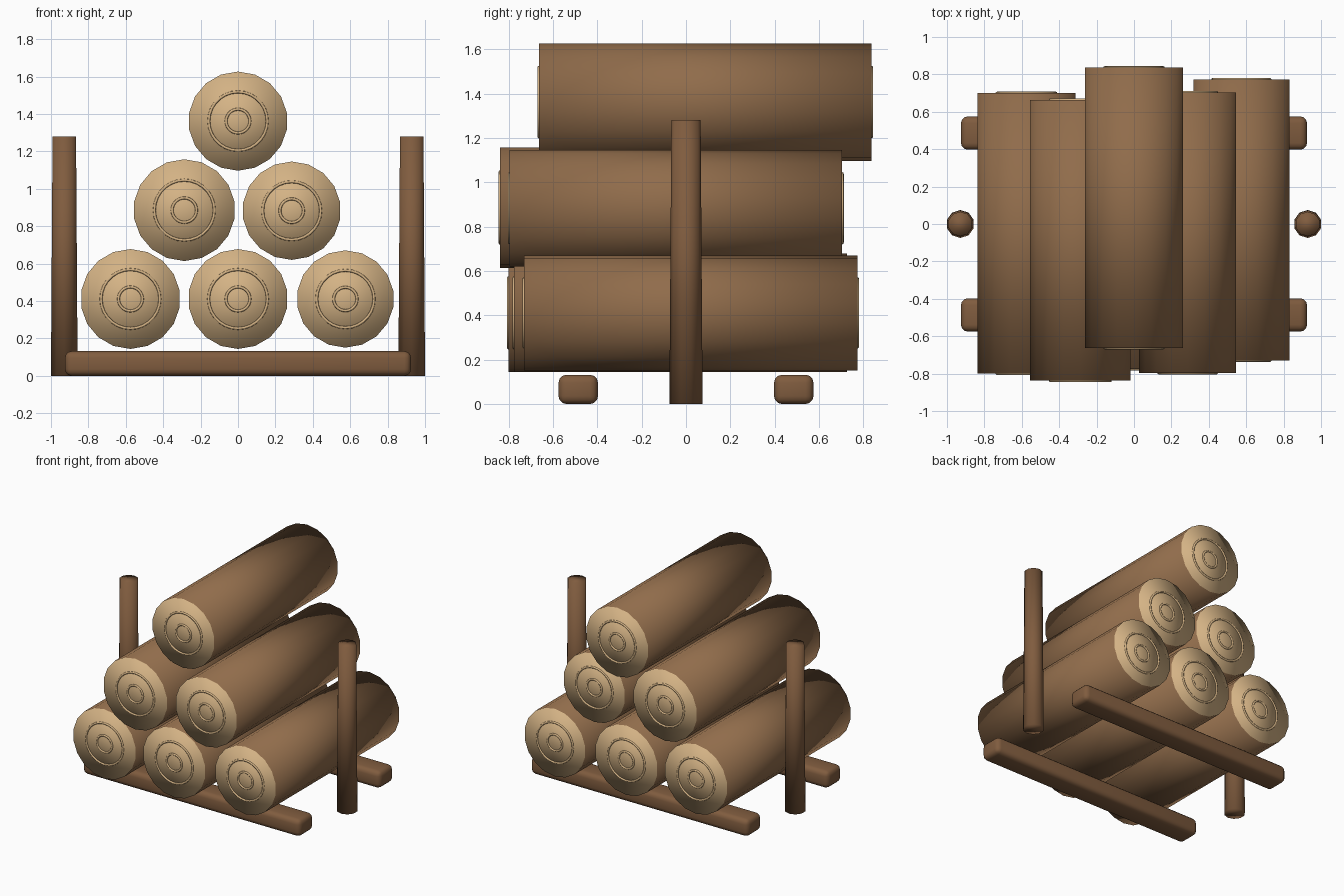
import bpy
import math

if "Cube" in bpy.data.objects:
    bpy.data.objects.remove(bpy.data.objects["Cube"])


def material(name, rgb):
    m = bpy.data.materials.new(name)
    m.diffuse_color = (*rgb, 1)
    m.use_nodes = True
    m.node_tree.nodes["Principled BSDF"].inputs["Base Color"].default_value = m.diffuse_color
    return m


BARK = material("bark brown", (0.28, 0.15, 0.07))
CUT = material("cut wood tan", (0.66, 0.45, 0.235))
RACK = material("rack brown", (0.215, 0.107, 0.049))


def finish(name, *mats):
    ob = bpy.context.object
    ob.name = name
    for m in mats:
        ob.data.materials.append(m)
    for p in ob.data.polygons:
        p.use_smooth = True
    return ob


def log(name, x, z, r, front, back):
    # bark cylinder with tan cut ends
    bpy.ops.mesh.primitive_cylinder_add(
        vertices=18, radius=r, depth=back - front,
        location=(x, (front + back) / 2, z), rotation=(math.pi / 2, 0, 0))
    ob = finish(name, BARK, CUT)
    for p in ob.data.polygons:
        p.material_index = 1 if abs(p.normal.z) > 0.9 else 0
    # growth rings half sunk into both ends
    for end, y in (("front", front), ("back", back)):
        for ring, k in (("outer", 0.59), ("inner", 0.24)):
            bpy.ops.mesh.primitive_torus_add(
                major_radius=r * k, minor_radius=0.0075,
                major_segments=28, minor_segments=8,
                location=(x, y, z), rotation=(math.pi / 2, 0, 0))
            finish(f"{name}_{end}_{ring}_ring", CUT)


# stacked logs: x, z, radius, front y, back y
log("bottom_left_log", -0.575, 0.411, 0.267, -0.80, 0.70)
log("bottom_middle_log", 0.0, 0.411, 0.267, -0.775, 0.725)
log("bottom_right_log", 0.574, 0.411, 0.260, -0.73, 0.773)
log("middle_left_log", -0.287, 0.886, 0.272, -0.838, 0.664)
log("middle_right_log", 0.287, 0.883, 0.263, -0.796, 0.704)
log("top_log", 0.0, 1.362, 0.265, -0.663, 0.836)

# rounded rails under the pile
for side, y in (("front", -0.486), ("back", 0.486)):
    bpy.ops.mesh.primitive_cube_add(size=1, location=(0, y, 0.066))
    ob = bpy.context.object
    ob.scale = (1.85, 0.178, 0.132)
    bpy.ops.object.transform_apply(location=False, rotation=False, scale=True)
    finish(f"{side}_rail", RACK)
    bevel = ob.modifiers.new("rounded edges", 'BEVEL')
    bevel.width = 0.036
    bevel.segments = 3

# tapered side posts
for side, s in (("left", -1), ("right", 1)):
    bpy.ops.mesh.primitive_cone_add(
        vertices=10, radius1=0.075, radius2=0.066, depth=1.28,
        location=(s * 0.9287, 0, 0.64))
    finish(f"{side}_post", RACK)
